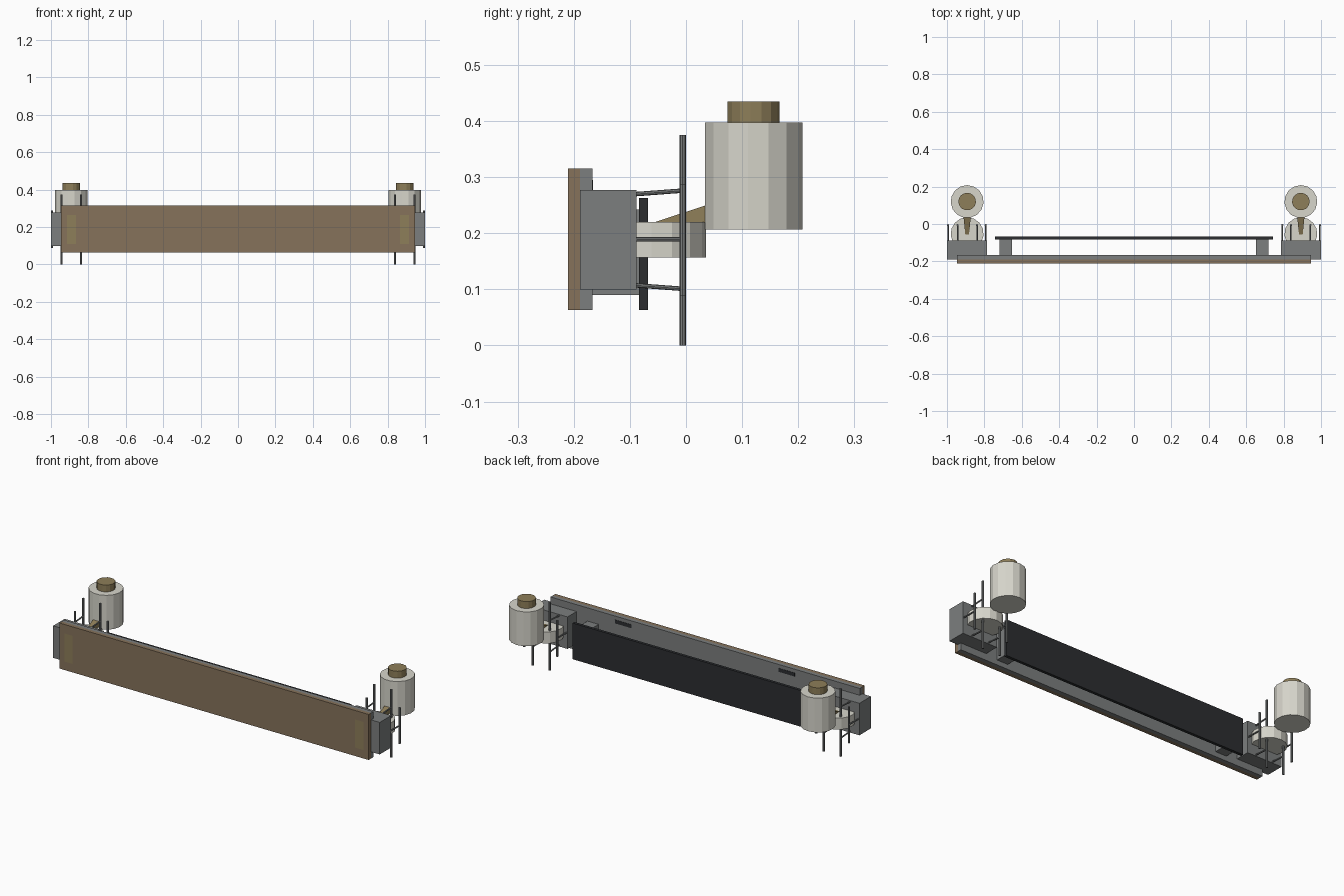
import bpy, bmesh
from mathutils import Vector

if "Cube" in bpy.data.objects:
    bpy.data.objects.remove(bpy.data.objects["Cube"])


def mat(name, rgb):
    m = bpy.data.materials.new(name)
    m.diffuse_color = (*rgb, 1)
    m.use_nodes = True
    m.node_tree.nodes["Principled BSDF"].inputs["Base Color"].default_value = m.diffuse_color
    return m


WOOD = mat("wood", (0.24, 0.17, 0.105))
BRASS = mat("brass", (0.27, 0.21, 0.10))
CREAM = mat("cream", (0.68, 0.67, 0.60))
STEEL = mat("steel", (0.20, 0.21, 0.21))
BLACK = mat("black", (0.025, 0.027, 0.03))


def make(name, bm, material):
    bmesh.ops.recalc_face_normals(bm, faces=bm.faces)
    me = bpy.data.meshes.new(name)
    bm.to_mesh(me)
    bm.free()
    me.materials.append(material)
    ob = bpy.data.objects.new(name, me)
    bpy.context.collection.objects.link(ob)
    return ob


def box(name, x, y, z, material):
    bm = bmesh.new()
    bmesh.ops.create_cube(bm, size=1)
    for v in bm.verts:
        for i, (a, b) in enumerate((x, y, z)):
            v.co[i] = (a + b) / 2 + v.co[i] * (b - a)
    return make(name, bm, material)


def cylinder(name, x, y, z0, z1, r, sides, material):
    bm = bmesh.new()
    bmesh.ops.create_cone(bm, cap_ends=True, segments=sides, radius1=r, radius2=r, depth=z1 - z0)
    bmesh.ops.translate(bm, verts=bm.verts, vec=(x, y, (z0 + z1) / 2))
    return make(name, bm, material)


def rod(name, a, b, r=0.006):
    a, b = Vector(a), Vector(b)
    bm = bmesh.new()
    bmesh.ops.create_cone(bm, cap_ends=True, segments=8, radius1=r, radius2=r, depth=(b - a).length)
    bm.transform((b - a).to_track_quat('Z', 'Y').to_matrix().to_4x4())
    bmesh.ops.translate(bm, verts=bm.verts, vec=(a + b) / 2)
    return make(name, bm, STEEL)


def spout(name, x):
    # wedge rising and widening towards the tank
    bm = bmesh.new()
    rings = []
    for y, w, h in ((-0.055, 0.010, 0.001), (0.045, 0.020, 0.034)):
        rings.append([bm.verts.new((x + dx, y, 0.219 + dz))
                      for dx, dz in ((-w, 0), (w, 0), (w, h), (-w, h))])
    a, b = rings
    bm.faces.new(a)
    bm.faces.new(b[::-1])
    for i in range(4):
        j = (i + 1) % 4
        bm.faces.new((a[i], b[i], b[j], a[j]))
    return make(name, bm, BRASS)


# long beam: wooden front, steel backing, dark rear board
box("front_board", (-0.947, 0.947), (-0.21, -0.189), (0.063, 0.315), WOOD)
box("backing_plate", (-0.947, 0.947), (-0.189, -0.167), (0.063, 0.315), STEEL)
box("rear_board", (-0.742, 0.742), (-0.084, -0.068), (0.063, 0.263), BLACK)

for s, side in ((-1, "left"), (1, "right")):
    def span(a, b):
        return tuple(sorted((s * a, s * b)))

    # brackets and plates
    box(f"end_block_{side}", span(0.787, 1.0), (-0.189, -0.088), (0.1, 0.277), STEEL)
    box(f"board_bracket_{side}", span(0.652, 0.72), (-0.168, -0.083), (0.09, 0.242), STEEL)
    box(f"front_inlay_{side}", span(0.865, 0.915), (-0.2103, -0.2), (0.11, 0.265), BRASS)
    box(f"back_tab_{side}", span(0.45, 0.55), (-0.17, -0.1655), (0.275, 0.295), BLACK)

    # cup, tank, tank cap and spout
    x = s * 0.892
    cylinder(f"cup_{side}", x, -0.052, 0.157, 0.22, 0.088, 15, CREAM)
    cylinder(f"tank_{side}", x, 0.12, 0.207, 0.397, 0.088, 15, CREAM)
    cylinder(f"tank_cap_{side}", x, 0.12, 0.39, 0.435, 0.047, 15, BRASS)
    spout(f"spout_{side}", x)

    # tall guard rods on slanting arms
    for i, rx in enumerate((0.839, 0.943)):
        rod(f"tall_rod_{side}_{i}", (s * rx, -0.006, 0), (s * rx, -0.006, 0.375))
        rod(f"upper_arm_{side}_{i}", (s * rx, -0.1, 0.269), (s * rx, -0.006, 0.276), 0.004)
        rod(f"lower_arm_{side}_{i}", (s * rx, -0.1, 0.108), (s * rx, -0.006, 0.101), 0.004)

    # short guard rods on level arms
    for i, rx in enumerate((0.793, 0.994)):
        rod(f"short_rod_{side}_{i}", (s * rx, -0.006, 0.088), (s * rx, -0.006, 0.288))
        rod(f"middle_arm_{side}_{i}", (s * rx, -0.1, 0.189), (s * rx, -0.006, 0.189), 0.004)
